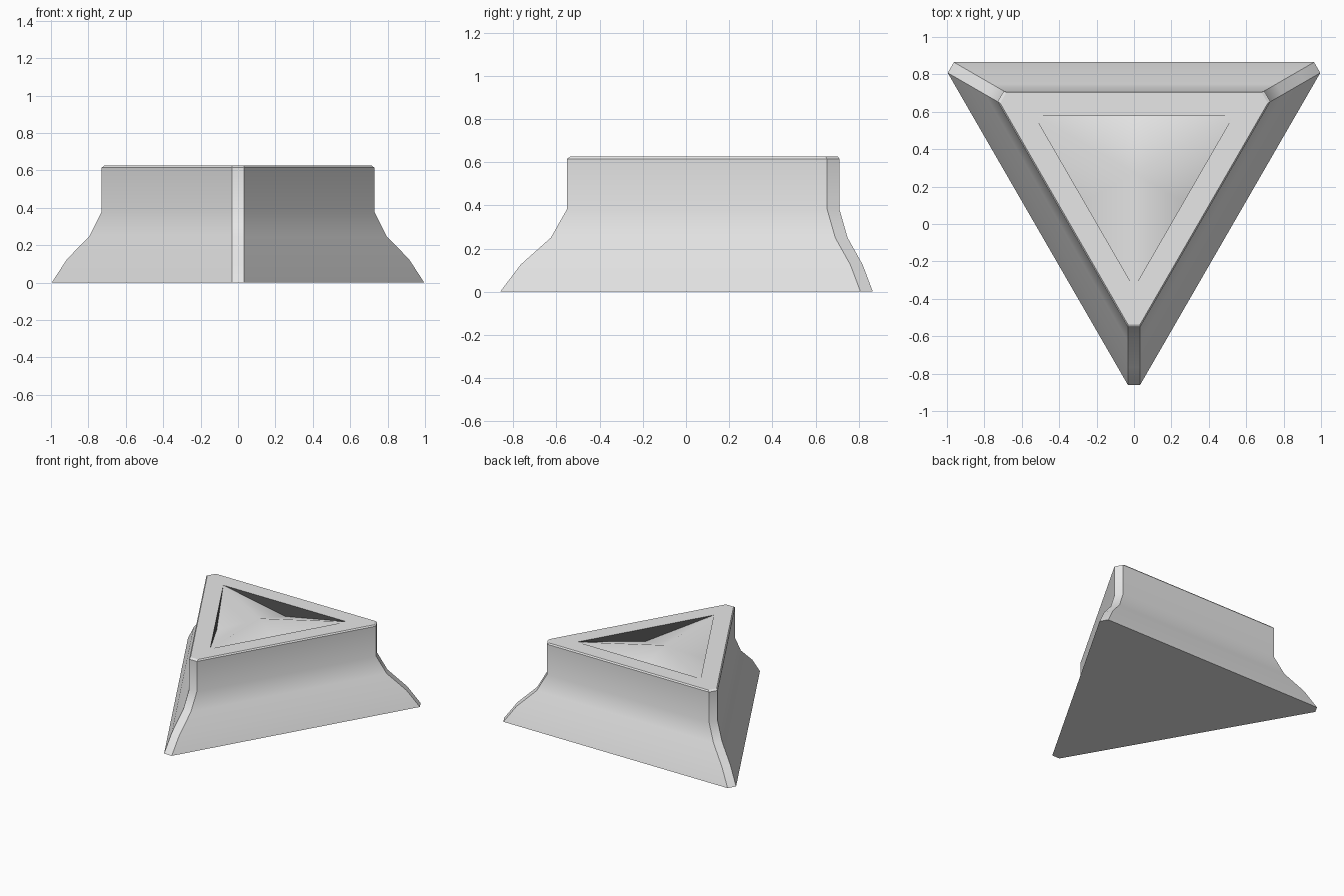
import bpy, bmesh, math
from mathutils import Matrix, Vector

if "Cube" in bpy.data.objects:
    bpy.data.objects.remove(bpy.data.objects["Cube"])

CENTRE_Y = 0.271   # centre of the triangle along y
CUT = 0.057        # size of the clipped corners
TOP = 0.625


def material(name, value):
    m = bpy.data.materials.new(name)
    m.diffuse_color = (value, value, value, 1)
    m.use_nodes = True
    m.node_tree.nodes["Principled BSDF"].inputs["Base Color"].default_value = m.diffuse_color
    return m


grey = material("light grey", 0.8)
shade = material("dark grey", 0.1)


def spin(x, y, z, k):
    """Rotate a point by k thirds of a turn about the triangle centre."""
    p = Matrix.Rotation(k * math.tau / 3, 3, 'Z') @ Vector((x, y, z))
    return p + Vector((0, CENTRE_Y, 0))


def finish(bm, name, angle, mats):
    mesh = bpy.data.meshes.new(name)
    bm.to_mesh(mesh)
    bm.free()
    obj = bpy.data.objects.new(name, mesh)
    bpy.context.collection.objects.link(obj)
    for m in mats:
        mesh.materials.append(m)
    bpy.ops.object.select_all(action='DESELECT')
    obj.select_set(True)
    bpy.context.view_layer.objects.active = obj
    bpy.ops.object.shade_smooth_by_angle(angle=math.radians(angle))
    return obj


# Flared base: clipped triangle rings, as (inradius, height)
profile = [(0.594, 0), (0.547, 0.125), (0.477, 0.25), (0.44, 0.38),
           (0.44, 0.615), (0.432, TOP)]
bm = bmesh.new()
rings = []
for r, z in profile:
    half = CUT / math.sqrt(3)
    ring = []
    for k in range(3):
        for side in (-1, 1):
            ring.append(bm.verts.new(spin(side * half, -(2 * r - CUT), z, k)))
    rings.append(ring)
for low, high in zip(rings, rings[1:]):
    for i in range(6):
        j = (i + 1) % 6
        bm.faces.new((low[i], low[j], high[j], high[i]))
bm.faces.new(rings[0][::-1])

# Flat rim around the triangular recess
PIT = 0.306
pit = [bm.verts.new(spin(0, -2 * PIT, TOP, k)) for k in range(3)]
top = rings[-1]
for k in range(3):
    n = (k + 1) % 3
    bm.faces.new((top[2 * k], top[2 * k + 1], pit[k]))
    bm.faces.new((top[2 * k + 1], top[2 * n], pit[n], pit[k]))
finish(bm, "flared_base", 30, [grey])

# Three-ridged floor, dipping at the middle of each side
bm = bmesh.new()
peak = bm.verts.new((0, CENTRE_Y, TOP))
corners = [bm.verts.new(spin(0, -2 * PIT, TOP, k)) for k in range(3)]
dips = [bm.verts.new(spin(0, PIT, TOP - 0.1, k + 2)) for k in range(3)]
for k in range(3):
    n = (k + 1) % 3
    bm.faces.new((peak, corners[k], dips[k]))
    bm.faces.new((peak, dips[k], corners[n]))
finish(bm, "ridged_floor", 60, [grey])

# Upright walls between rim and floor
bm = bmesh.new()
for k in range(3):
    a = bm.verts.new(spin(0, -2 * PIT, TOP, k))
    b = bm.verts.new(spin(0, -2 * PIT, TOP, k + 1))
    c = bm.verts.new(spin(0, PIT, TOP - 0.1, k + 2))
    bm.faces.new((a, b, c))
bmesh.ops.reverse_faces(bm, faces=[f for f in bm.faces if
                        f.normal.dot(f.calc_center_median() - Vector((0, CENTRE_Y, 0))) > 0])
finish(bm, "recess_walls", 30, [shade])
